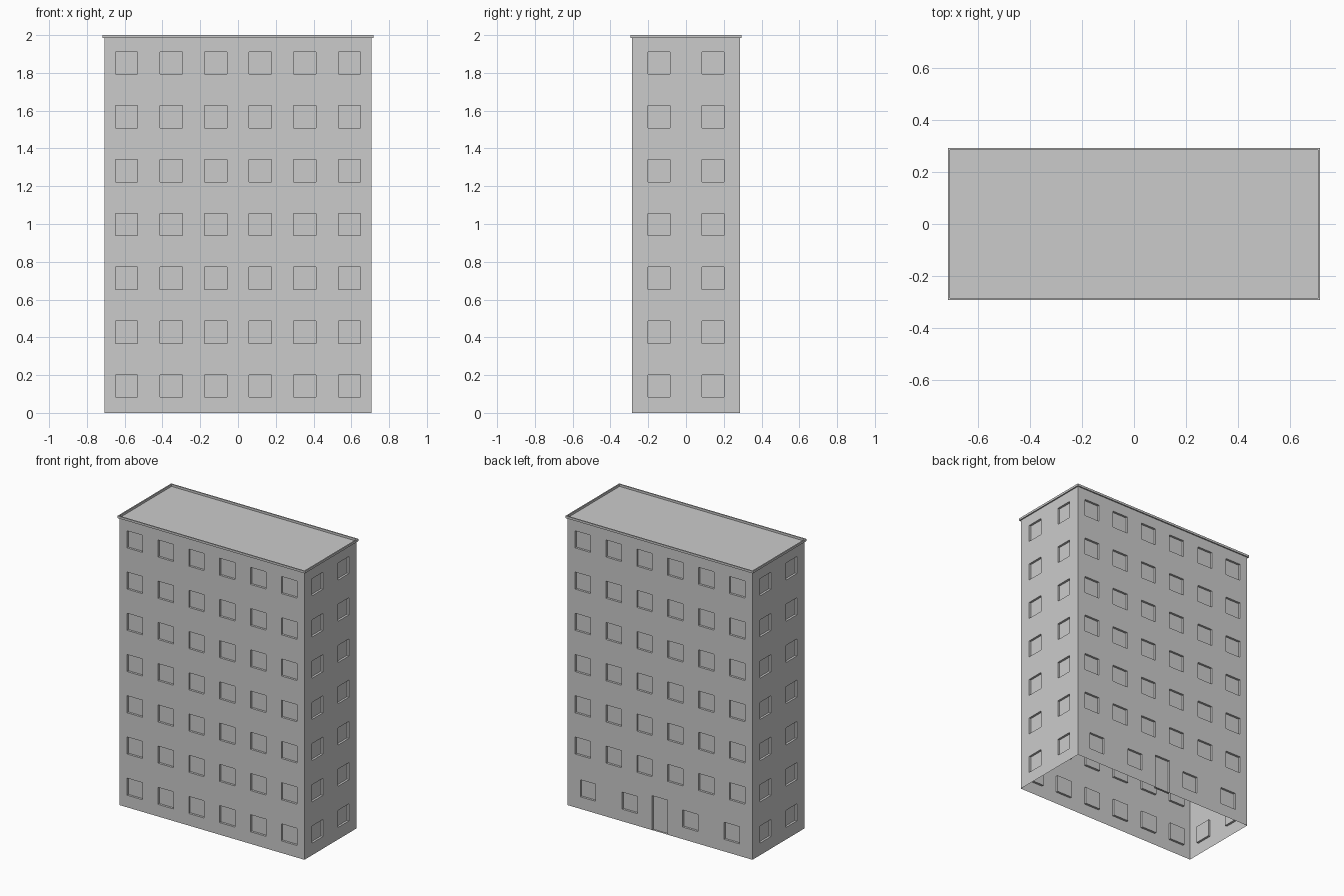
import bpy
import bmesh
from math import pi
from mathutils import Matrix, Vector

cube = bpy.data.objects.get("Cube")
if cube:
    bpy.data.objects.remove(cube, do_unlink=True)

LENGTH, DEPTH = 1.416, 0.57   # footprint
WALL_TOP = 1.985
STOREYS, STOREY = 7, 0.285
WINDOW = 0.118
RECESS = 0.015
RIM_OUT = 0.0085

grey = bpy.data.materials.new("concrete grey")
grey.use_nodes = True
grey.diffuse_color = (0.6, 0.6, 0.6, 1)
grey.node_tree.nodes["Principled BSDF"].inputs["Base Color"].default_value = (0.6, 0.6, 0.6, 1)


def add_object(name, bm):
    mesh = bpy.data.meshes.new(name)
    bm.to_mesh(mesh)
    bm.free()
    mesh.materials.append(grey)
    obj = bpy.data.objects.new(name, mesh)
    bpy.context.collection.objects.link(obj)
    return obj


def window(u, storey):
    """Window rectangle centred on u in the given storey."""
    z, h = STOREY * (storey + 0.5), WINDOW / 2
    return (u - h, u + h, z - h, z + h)


def window_rows(width, columns, first=0):
    cell = width / columns
    return [window((c + 0.5) * cell - width / 2, s)
            for s in range(first, STOREYS) for c in range(columns)]


def wall(name, width, distance, angle, openings):
    """Single-skin wall facing -y, with recessed panels, turned about z."""
    us = sorted({round(v, 4) for o in openings for v in o[:2]} | {-width / 2, width / 2})
    zs = sorted({round(v, 4) for o in openings for v in o[2:]} | {0, WALL_TOP})
    bm = bmesh.new()
    grid = [[bm.verts.new((u, -distance, z)) for u in us] for z in zs]
    panels = []
    for j in range(len(zs) - 1):
        for i in range(len(us) - 1):
            face = bm.faces.new((grid[j][i], grid[j][i + 1],
                                 grid[j + 1][i + 1], grid[j + 1][i]))
            c = face.calc_center_median()
            if any(o[0] < c.x < o[1] and o[2] < c.z < o[3] for o in openings):
                panels.append(face)
    # push the panels in, leaving reveals round them
    new = bmesh.ops.extrude_face_region(bm, geom=panels)["geom"]
    bmesh.ops.translate(bm, vec=(0, RECESS, 0),
                        verts=[v for v in new if isinstance(v, bmesh.types.BMVert)])
    old = [f for f in panels if f.is_valid]
    if old:
        bmesh.ops.delete(bm, geom=old, context="FACES_ONLY")
    bmesh.ops.transform(bm, matrix=Matrix.Rotation(angle, 4, "Z"), verts=bm.verts)
    return add_object(name, bm)


# Walls: the entrance is in the back wall
wall("front_wall", LENGTH, DEPTH / 2, 0, window_rows(LENGTH, 6))
wall("right_wall", DEPTH, LENGTH / 2, -pi / 2, window_rows(DEPTH, 2))
wall("left_wall", DEPTH, LENGTH / 2, pi / 2, window_rows(DEPTH, 2))
ground = [window(u, 0) for u in (-0.55, -0.231, 0.231, 0.55)]
door = (-WINDOW / 2, WINDOW / 2, 0, 0.238)
wall("back_wall", LENGTH, DEPTH / 2, pi, window_rows(LENGTH, 6, first=1) + ground + [door])

# Flat roof
bm = bmesh.new()
bmesh.ops.create_grid(bm, x_segments=1, y_segments=1, size=0.5)
bmesh.ops.transform(bm, verts=bm.verts, matrix=Matrix.Translation((0, 0, WALL_TOP))
                    @ Matrix.Diagonal((LENGTH, DEPTH, 1, 1)))
add_object("roof", bm)

# Overhanging rim: a closed rectangular section run round the roof edge
bm = bmesh.new()
section = [(0, WALL_TOP), (RIM_OUT, WALL_TOP), (RIM_OUT, 2), (0, 2)]
corners = [(-1, -1), (1, -1), (1, 1), (-1, 1)]
rings = [[bm.verts.new(Vector((sx * (LENGTH / 2 + out), sy * (DEPTH / 2 + out), z)))
          for out, z in section] for sx, sy in corners]
for a, b in zip(rings, rings[1:] + rings[:1]):
    for k in range(4):
        n = (k + 1) % 4
        bm.faces.new((a[k], b[k], b[n], a[n]))
bmesh.ops.recalc_face_normals(bm, faces=bm.faces)
add_object("roof_rim", bm)
